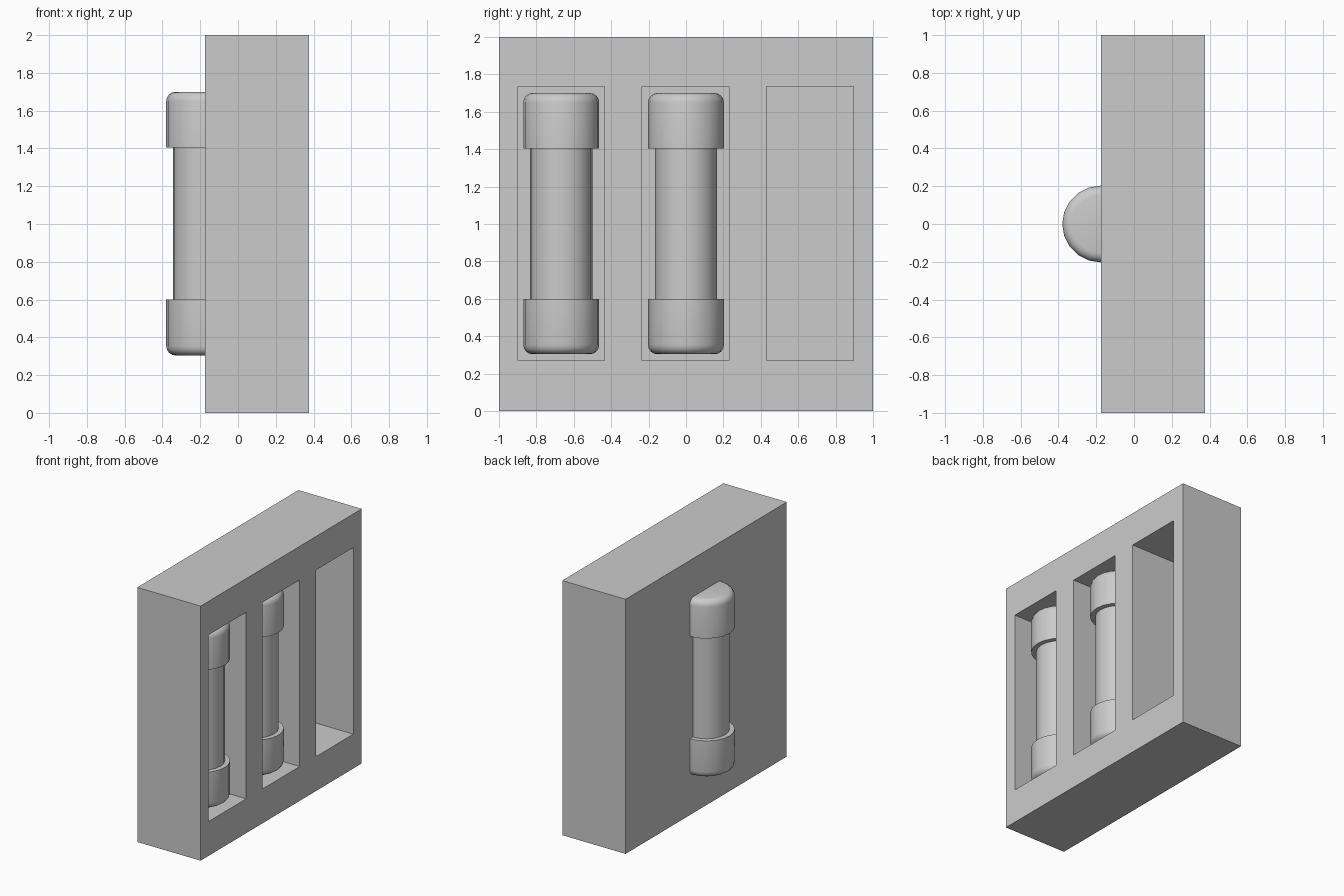
import bpy, bmesh, math

if "Cube" in bpy.data.objects:
    bpy.data.objects.remove(bpy.data.objects["Cube"])

SLOT_Y = [-0.667, -0.002, 0.663]


def link_mesh(name, bm):
    bmesh.ops.recalc_face_normals(bm, faces=bm.faces)
    me = bpy.data.meshes.new(name)
    bm.to_mesh(me)
    bm.free()
    ob = bpy.data.objects.new(name, me)
    bpy.context.collection.objects.link(ob)
    return ob


def box(name, lo, hi):
    bm = bmesh.new()
    bmesh.ops.create_cube(bm, size=1)
    for v in bm.verts:
        for i in range(3):
            v.co[i] = lo[i] if v.co[i] < 0 else hi[i]
    return link_mesh(name, bm)


def lathe(name, profile, x, y, sides=20):
    """Revolve (radius, z) points around a vertical axis at x, y."""
    bm = bmesh.new()
    verts = [bm.verts.new((-r, 0, z)) for r, z in profile]
    edges = [bm.edges.new(p) for p in zip(verts, verts[1:])]
    bmesh.ops.spin(bm, geom=verts + edges, cent=(0, 0, 0), axis=(0, 0, 1),
                   angle=2 * math.pi, steps=sides, use_duplicate=False)
    bmesh.ops.remove_doubles(bm, verts=bm.verts, dist=1e-5)
    ob = link_mesh(name, bm)
    ob.location = (x, y, 0)
    bpy.ops.object.select_all(action='DESELECT')
    ob.select_set(True)
    bpy.context.view_layer.objects.active = ob
    bpy.ops.object.shade_smooth_by_angle(angle=math.radians(40))
    return ob


# Case with three deep slots in the +x face
case = box("case", (-0.175, -1, 0), (0.375, 1, 2))
for i, y in enumerate(SLOT_Y):
    cutter = box(f"slot_cutter_{i + 1}", (-0.075, y - 0.2325, 0.27), (0.6, y + 0.2325, 1.735))
    cutter.hide_render = True
    cutter.hide_set(True)
    mod = case.modifiers.new(f"slot_{i + 1}", 'BOOLEAN')
    mod.operation = 'DIFFERENCE'
    mod.solver = 'EXACT'
    mod.object = cutter

# Fuse profile: rounded lower cap, thinner tube, mirrored upper cap
R, TUBE, BEVEL, Z0 = 0.203, 0.166, 0.05, 0.304
lower = [(0, Z0)]
for k in range(5):
    a = math.radians(90 * k / 4)
    lower.append((R - BEVEL + BEVEL * math.sin(a), Z0 + BEVEL - BEVEL * math.cos(a)))
lower += [(R, 0.6), (TUBE, 0.6)]
fuse_profile = lower + [(r, 2.004 - z) for r, z in reversed(lower)]

# Two fuses in the slots, one half sunk into the back
lathe("slot_fuse_1", fuse_profile, 0.151, -0.667)
lathe("slot_fuse_2", fuse_profile, 0.151, 0)
lathe("back_fuse", fuse_profile, -0.177, 0)
